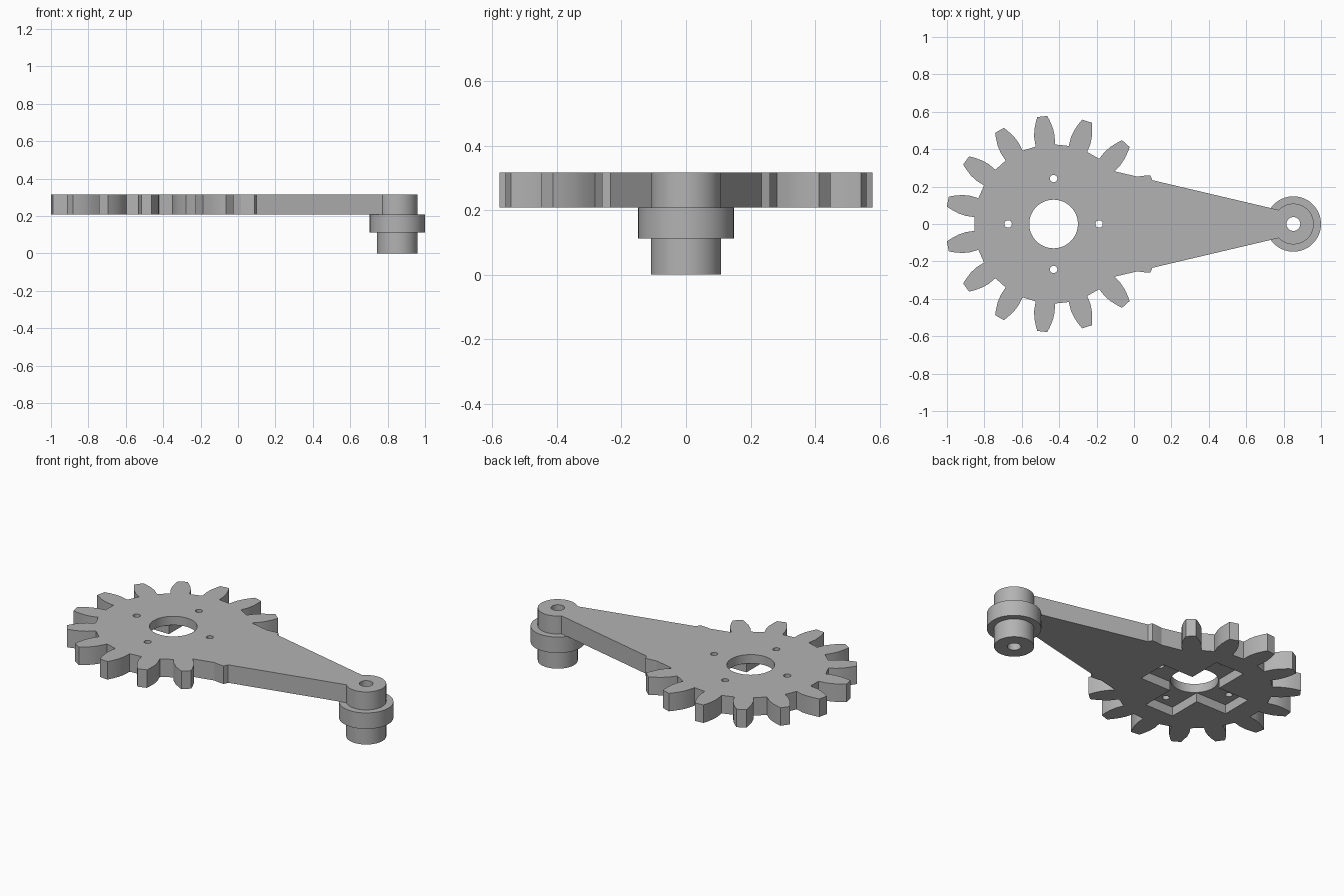
import bpy
import bmesh
from math import cos, sin, pi
from mathutils import Matrix, Vector

cube = bpy.data.objects.get("Cube")
if cube:
    bpy.data.objects.remove(cube, do_unlink=True)

GEAR_X, PIN_X = -0.43, 0.852
BOTTOM, TOP = 0.208, 0.316
TEETH = 15

grey = bpy.data.materials.new("plain grey")
grey.use_nodes = True
COLOUR = (0.45, 0.45, 0.45, 1)
grey.diffuse_color = COLOUR
grey.node_tree.nodes["Principled BSDF"].inputs["Base Color"].default_value = COLOUR


def prism(name, outline, z0, z1):
    """Extrude a closed counter-clockwise outline from z0 to z1."""
    bm = bmesh.new()
    face = bm.faces.new([bm.verts.new((x, y, z0)) for x, y in outline])
    ext = bmesh.ops.extrude_face_region(bm, geom=[face])
    moved = [g for g in ext["geom"] if isinstance(g, bmesh.types.BMVert)]
    bmesh.ops.translate(bm, verts=moved, vec=(0, 0, z1 - z0))
    bmesh.ops.recalc_face_normals(bm, faces=bm.faces[:])
    mesh = bpy.data.meshes.new(name)
    bm.to_mesh(mesh)
    bm.free()
    mesh.materials.append(grey)
    obj = bpy.data.objects.new(name, mesh)
    bpy.context.collection.objects.link(obj)
    return obj


def circle(x, y, r, n=64):
    return [(x + r * cos(2 * pi * i / n), y + r * sin(2 * pi * i / n)) for i in range(n)]


def combine(target, tool, operation):
    """Apply a boolean and remove the tool object."""
    mod = target.modifiers.new("combine", 'BOOLEAN')
    mod.operation, mod.object, mod.solver = operation, tool, 'EXACT'
    graph = bpy.context.evaluated_depsgraph_get()
    mesh = bpy.data.meshes.new_from_object(target.evaluated_get(graph))
    target.modifiers.clear()
    target.data = mesh
    bpy.data.objects.remove(tool, do_unlink=True)


# Gear outline: one tooth flank (radius, half width), mirrored and repeated
flank = [(0.422, 0.052), (0.47, 0.055), (0.51, 0.05), (0.55, 0.038), (0.578, 0.027)]
tooth = [(r, -w) for r, w in flank] + [(r, w) for r, w in reversed(flank)]
gear_outline = []
for i in range(TEETH):
    turn = Matrix.Rotation(2 * pi * i / TEETH, 2)
    for p in tooth:
        v = turn @ Vector(p)
        gear_outline.append((GEAR_X + v.x, v.y))
plate = prism("gear_arm", gear_outline, BOTTOM, TOP)

# Tapered arm and end boss
arm = prism("arm", [(-0.3, -0.328), (0.8, -0.069), (0.8, 0.069), (-0.3, 0.328)], BOTTOM, TOP)
combine(plate, arm, 'UNION')
combine(plate, prism("boss", circle(PIN_X, 0, 0.109), BOTTOM, TOP), 'UNION')

# Flange and lower pin
combine(plate, prism("flange", circle(PIN_X, 0, 0.148), 0.112, BOTTOM), 'UNION')
combine(plate, prism("pin", circle(PIN_X, 0, 0.109), 0, 0.112), 'UNION')

# Cross-shaped recess underneath
L, W = 0.30, 0.095
cross = []
for i in range(4):
    turn = Matrix.Rotation(pi / 2 * i, 2)
    for p in ((L, -W), (L, W), (W, W)):
        v = turn @ Vector(p)
        cross.append((GEAR_X + v.x, v.y))
combine(plate, prism("recess", cross, BOTTOM - 0.05, BOTTOM + 0.055), 'DIFFERENCE')

# Centre bore, screw holes and pin bore
holes = [(GEAR_X, 0, 0.13, 64), (PIN_X, 0, 0.037, 32)]
for i in range(4):
    a = pi / 2 * i
    holes.append((GEAR_X + 0.243 * cos(a), 0.243 * sin(a), 0.02, 16))
for x, y, r, n in holes:
    combine(plate, prism("bore", circle(x, y, r, n), -0.1, TOP + 0.1), 'DIFFERENCE')

bpy.ops.object.select_all(action='DESELECT')
plate.select_set(True)
bpy.context.view_layer.objects.active = plate
bpy.ops.object.shade_smooth_by_angle(angle=pi / 9)
